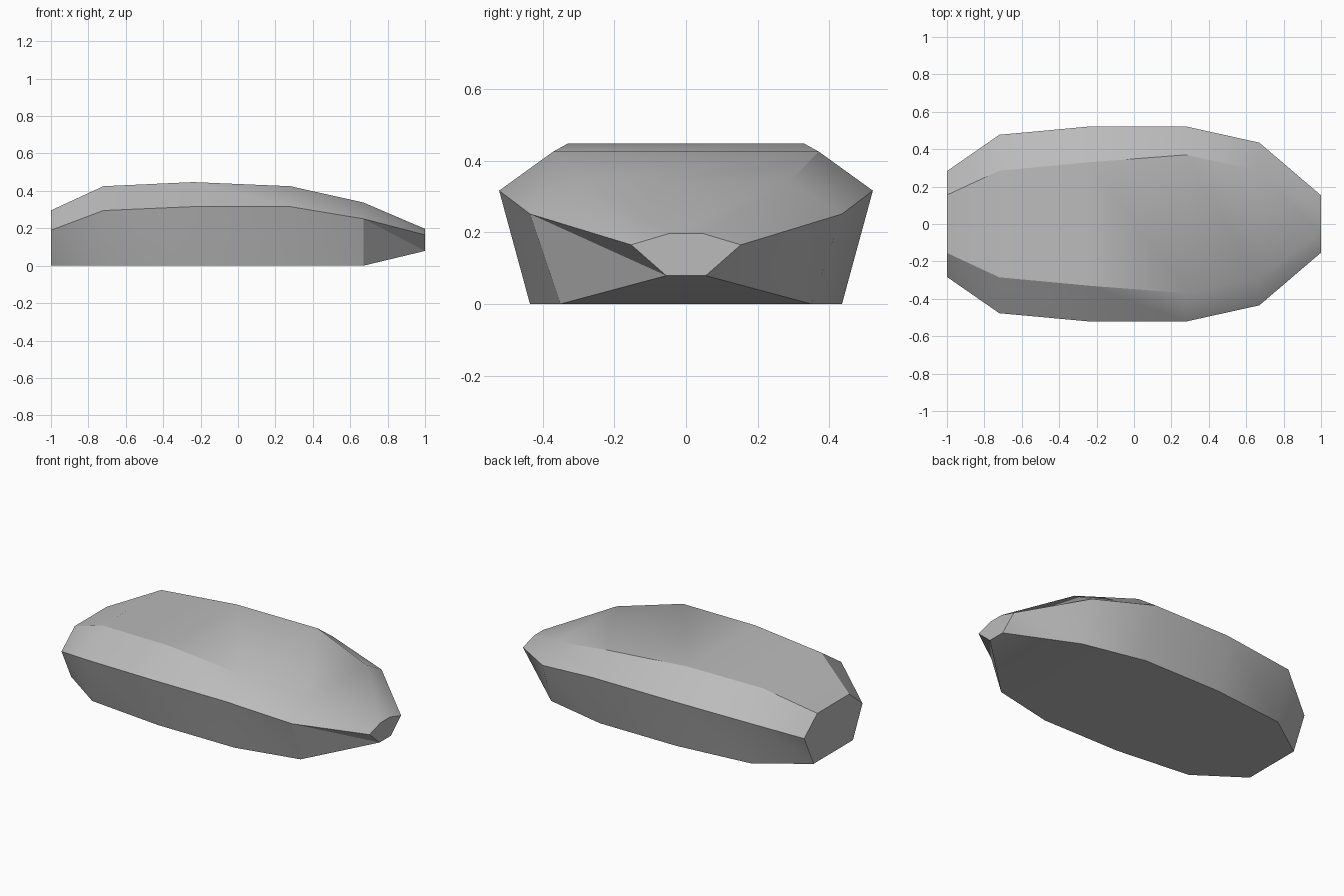
import bpy
import bmesh
import math

# Remove the default object
if "Cube" in bpy.data.objects:
    bpy.data.objects.remove(bpy.data.objects["Cube"], do_unlink=True)

# Plain grey stone
grey = bpy.data.materials.new("stone grey")
grey.use_nodes = True
COLOUR = (0.5, 0.5, 0.5, 1)
grey.diffuse_color = COLOUR
grey.node_tree.nodes["Principled BSDF"].inputs["Base Color"].default_value = COLOUR

# Stations along the length: x, then (half width, height) of base, waist and crown
STATIONS = [
    (-1.0, (0.19, 0), (0.283, 0.19), (0.155, 0.296)),
    (-0.72, (0.385, 0), (0.477, 0.295), (0.285, 0.425)),
    (-0.24, (0.435, 0), (0.521, 0.316), (0.33, 0.447)),
    (0.28, (0.435, 0), (0.521, 0.316), (0.37, 0.425)),
    (0.67, (0.35, 0), (0.435, 0.251), (0.285, 0.338)),
    (1.0, (0.055, 0.079), (0.153, 0.165), (0.045, 0.197)),
]


def hexagon(bm, x, base, waist, crown):
    """One six-sided cross-section, mirrored about the middle."""
    right = [waist, base]
    left = [base, waist, crown]
    points = [(-w, z) for w, z in right] + left + [(-crown[0], crown[1])]
    return [bm.verts.new((x, y, z)) for y, z in points]


# Loft the body through the stations, splitting every panel the same way round
bm = bmesh.new()
rings = [hexagon(bm, *station) for station in STATIONS]
for a, b in zip(rings, rings[1:]):
    for j in range(6):
        k = (j + 1) % 6
        bm.faces.new((a[j], a[k], b[k]))
        bm.faces.new((a[j], b[k], b[j]))

# Close both ends
bm.faces.new(rings[0])
bm.faces.new(rings[-1])
bmesh.ops.recalc_face_normals(bm, faces=bm.faces)

mesh = bpy.data.meshes.new("stone_body")
bm.to_mesh(mesh)
bm.free()
mesh.materials.append(grey)
body = bpy.data.objects.new("stone_body", mesh)
bpy.context.collection.objects.link(body)

# Soft shading across shallow creases, sharp ridges elsewhere
bpy.ops.object.select_all(action="DESELECT")
body.select_set(True)
bpy.context.view_layer.objects.active = body
bpy.ops.object.shade_smooth_by_angle(angle=math.radians(30))
